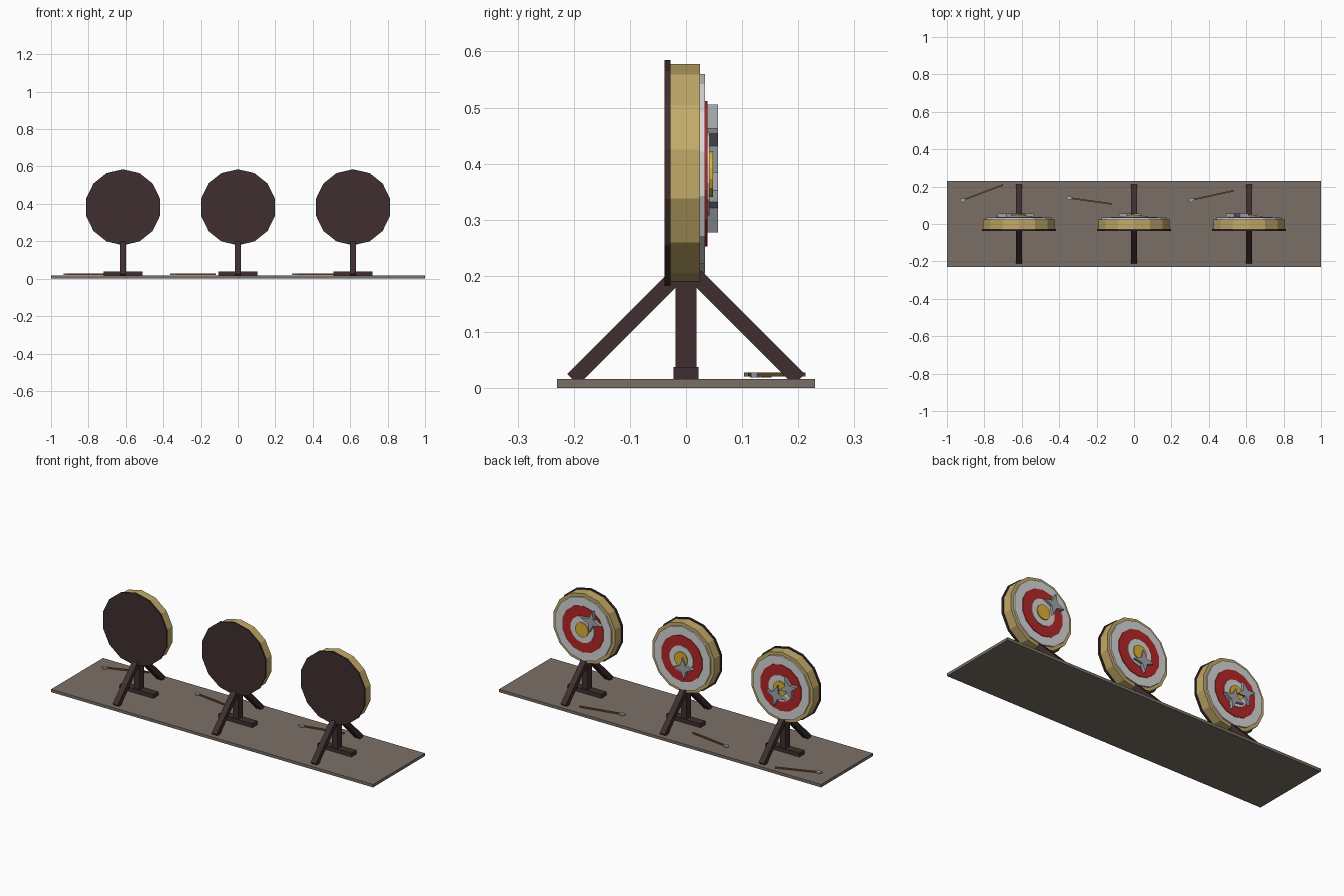
import bpy, bmesh
from math import sin, cos, pi, atan2, hypot
from mathutils import Matrix, Vector

cube = bpy.data.objects.get("Cube")
if cube:
    bpy.data.objects.remove(cube, do_unlink=True)


def material(name, *srgb):
    colour = [(c / 255) ** 2.2 for c in srgb] + [1]
    mat = bpy.data.materials.new(name)
    mat.use_nodes = True
    mat.diffuse_color = colour
    mat.node_tree.nodes["Principled BSDF"].inputs["Base Color"].default_value = colour
    return mat


DARK_WOOD = material("dark wood", 66, 50, 51)
GROUND = material("ground brown", 121, 111, 102)
STRAW = material("straw", 192, 168, 104)
WHITE = material("white paint", 212, 212, 212)
RED = material("red paint", 180, 42, 42)
YELLOW = material("yellow paint", 222, 175, 55)
STEEL = material("steel", 157, 162, 168)
SHAFT = material("shaft wood", 128, 88, 52)


def finish(bm, name, mat):
    bmesh.ops.recalc_face_normals(bm, faces=bm.faces)
    mesh = bpy.data.meshes.new(name)
    bm.to_mesh(mesh)
    bm.free()
    mesh.materials.append(mat)
    obj = bpy.data.objects.new(name, mesh)
    bpy.context.collection.objects.link(obj)
    return obj


def box(name, mat, centre, size, turn=Matrix()):
    bm = bmesh.new()
    scale = Matrix.Diagonal((*size, 1))
    bmesh.ops.create_cube(bm, size=1, matrix=Matrix.Translation(centre) @ turn @ scale)
    return finish(bm, name, mat)


def prism(name, mat, outline, offset, depth, turn=Matrix()):
    """Extrude an outline drawn in x and z along +y."""
    bm = bmesh.new()
    face = bm.faces.new([bm.verts.new((x, 0, z)) for x, z in outline])
    out = bmesh.ops.extrude_face_region(bm, geom=[face])
    moved = [v for v in out["geom"] if isinstance(v, bmesh.types.BMVert)]
    bmesh.ops.translate(bm, verts=moved, vec=(0, depth, 0))
    bm.transform(Matrix.Translation(offset) @ turn)
    return finish(bm, name, mat)


def polygon(radii, count, start=0.0):
    """Regular outline whose radius cycles through the given list."""
    return [(radii[i % len(radii)] * sin(start + 2 * pi * i / count),
             radii[i % len(radii)] * cos(start + 2 * pi * i / count))
            for i in range(count)]


HUB = 0.382
BOARD_TOP = 0.016

# Ground board
box("ground_board", GROUND, (0, 0, BOARD_TOP / 2), (2, 0.46, BOARD_TOP))

# Layers of a target: name, material, radius, back y, front y
LAYERS = [
    ("backing_board", DARK_WOOD, 0.203, -0.038, -0.028),
    ("straw_disc", STRAW, 0.196, -0.028, 0.025),
    ("outer_white_ring", WHITE, 0.178, 0.025, 0.034),
    ("red_ring", RED, 0.13, 0.034, 0.038),
    ("inner_white_ring", WHITE, 0.074, 0.038, 0.042),
    ("bullseye", YELLOW, 0.041, 0.042, 0.048),
]


def target(x, tag):
    for name, mat, radius, back, front in LAYERS:
        prism(f"{name}_{tag}", mat, polygon([radius], 14), (x, back, HUB), front - back)
    # Stand: post, cross foot and two sloping legs
    box(f"post_{tag}", DARK_WOOD, (x, 0, 0.108), (0.034, 0.038, 0.185))
    box(f"cross_foot_{tag}", DARK_WOOD, (x, 0, 0.027), (0.21, 0.045, 0.022))
    for side, word in ((-1, "front"), (1, "back")):
        lean = Matrix.Rotation(side * pi / 4, 4, "X")
        box(f"{word}_leg_{tag}", DARK_WOOD, (x, side * 0.107, 0.11),
            (0.032, 0.028, 0.268), lean)


def throwing_star(name, x, z, spin):
    prism(name, STEEL, polygon([0.061, 0.022], 8, spin), (x, 0.036, z), 0.021)


def arrow(tag, head, tail):
    dx, dy = tail[0] - head[0], tail[1] - head[1]
    length = hypot(dx, dy)
    turn = Matrix.Rotation(atan2(dy, dx), 4, "Z")
    z = 0.024
    mid = ((head[0] + tail[0]) / 2, (head[1] + tail[1]) / 2, z)
    box(f"arrow_shaft_{tag}", SHAFT, mid, (length, 0.008, 0.007), turn)
    # Flat leaf-shaped head pointing away from the shaft
    lay = turn @ Matrix.Rotation(pi / 2, 4, "X")
    leaf = [(-0.02, 0), (-0.004, 0.013), (0.012, 0.005), (0.012, -0.005), (-0.004, -0.013)]
    prism(f"arrow_head_{tag}", STEEL, leaf, (head[0], head[1], z - 0.005), 0.009, lay)


for x, tag in ((-0.615, "right"), (0, "middle"), (0.615, "left")):
    target(x, tag)

# Stars stuck in the targets
throwing_star("throwing_star_left", 0.553, 0.445, -0.15)
throwing_star("throwing_star_middle", -0.02, 0.338, 0.1)
throwing_star("throwing_star_right_upper", -0.672, 0.398, 0.35)
throwing_star("throwing_star_right_lower", -0.595, 0.342, -0.2)

# Arrows lying on the board
arrow("right", (-0.914, 0.128), (-0.7, 0.209))
arrow("middle", (-0.345, 0.139), (-0.118, 0.107))
arrow("left", (0.308, 0.129), (0.535, 0.178))
